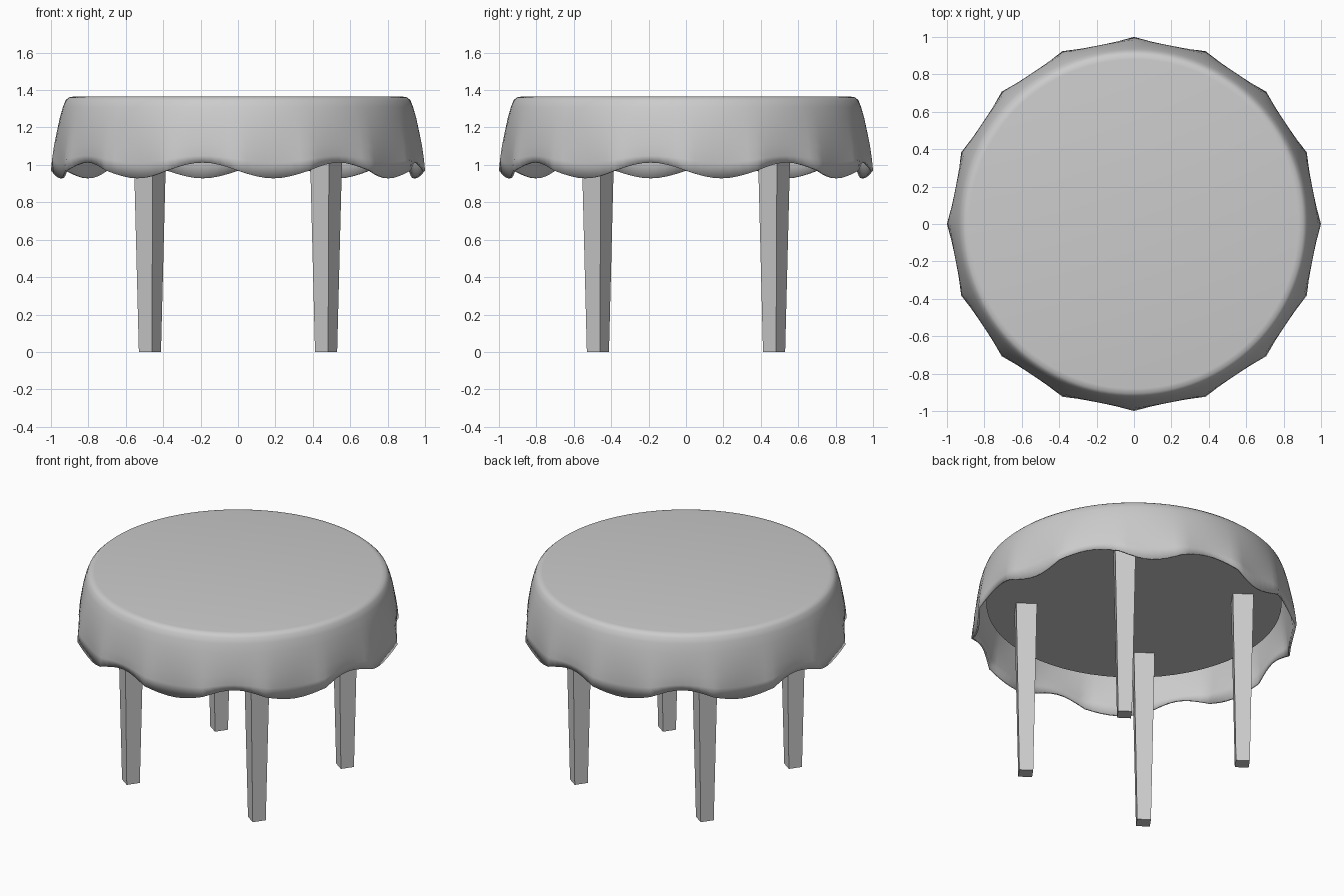
import bpy
import bmesh
from math import sin, cos, pi, radians

cube = bpy.data.objects.get("Cube")
if cube:
    bpy.data.objects.remove(cube)

GREY = (0.6, 0.6, 0.6, 1.0)
mat = bpy.data.materials.new("light_grey")
mat.use_nodes = True
mat.diffuse_color = GREY
mat.node_tree.nodes["Principled BSDF"].inputs["Base Color"].default_value = GREY


def finish(name, bm):
    """Turn a bmesh into a named, coloured object."""
    bmesh.ops.recalc_face_normals(bm, faces=bm.faces)
    mesh = bpy.data.meshes.new(name)
    bm.to_mesh(mesh)
    bm.free()
    mesh.materials.append(mat)
    obj = bpy.data.objects.new(name, mesh)
    bpy.context.collection.objects.link(obj)
    return obj


def smooth(obj, angle):
    bpy.ops.object.select_all(action="DESELECT")
    obj.select_set(True)
    bpy.context.view_layer.objects.active = obj
    bpy.ops.object.shade_smooth_by_angle(angle=radians(angle))


def tablecloth():
    # Profile: radius, height, strength of the folds
    profile = [(0.88, 1.365, 0), (0.905, 1.361, 0), (0.922, 1.345, 0),
               (0.936, 1.31, 0.02), (0.953, 1.25, 0.07), (0.968, 1.18, 0.18),
               (0.984, 1.1, 0.38), (0.994, 1.03, 0.67), (1.0, 0.97, 1)]
    steps = 128
    bm = bmesh.new()
    rings = []
    for r, z, fold in profile:
        ring = []
        for i in range(steps):
            a = 2 * pi * i / steps
            wave = sin(8 * a)                 # eight scallops around the hem
            rad = r - 0.031 * fold * abs(wave)
            ring.append(bm.verts.new((rad * cos(a), rad * sin(a),
                                      z - 0.042 * fold ** 2 * wave)))
        rings.append(ring)
    bm.faces.new(rings[0])
    for upper, lower in zip(rings, rings[1:]):
        for i in range(steps):
            j = (i + 1) % steps
            bm.faces.new((upper[i], lower[i], lower[j], upper[j]))
    obj = finish("tablecloth", bm)
    smooth(obj, 40)
    solid = obj.modifiers.new("cloth_thickness", "SOLIDIFY")
    solid.thickness = 0.012
    solid.offset = -1


def tabletop():
    bm = bmesh.new()
    bmesh.ops.create_cone(bm, cap_ends=True, segments=64,
                          radius1=0.905, radius2=0.89, depth=0.18)
    bmesh.ops.translate(bm, verts=bm.verts, vec=(0, 0, 1.257))
    smooth(finish("tabletop", bm), 40)


def leg(name, x, y):
    # Tapered square leg, turned on its own axis
    bm = bmesh.new()
    bottom, top, height, turn = 0.085, 0.128, 1.18, radians(-35)
    ends = []
    for side, z in ((bottom, 0), (top, height)):
        r = side / 2 ** 0.5
        ends.append([bm.verts.new((x + r * cos(turn + pi / 4 + k * pi / 2),
                                   y + r * sin(turn + pi / 4 + k * pi / 2), z))
                     for k in range(4)])
    for end in ends:
        bm.faces.new(end)
    for k in range(4):
        n = (k + 1) % 4
        bm.faces.new((ends[0][k], ends[0][n], ends[1][n], ends[1][k]))
    finish(name, bm)


tablecloth()
tabletop()
for side, sx in (("left", 1), ("right", -1)):
    for end, sy in (("front", -1), ("back", 1)):
        leg(f"{end}_{side}_leg", 0.471 * sx, 0.471 * sy)
